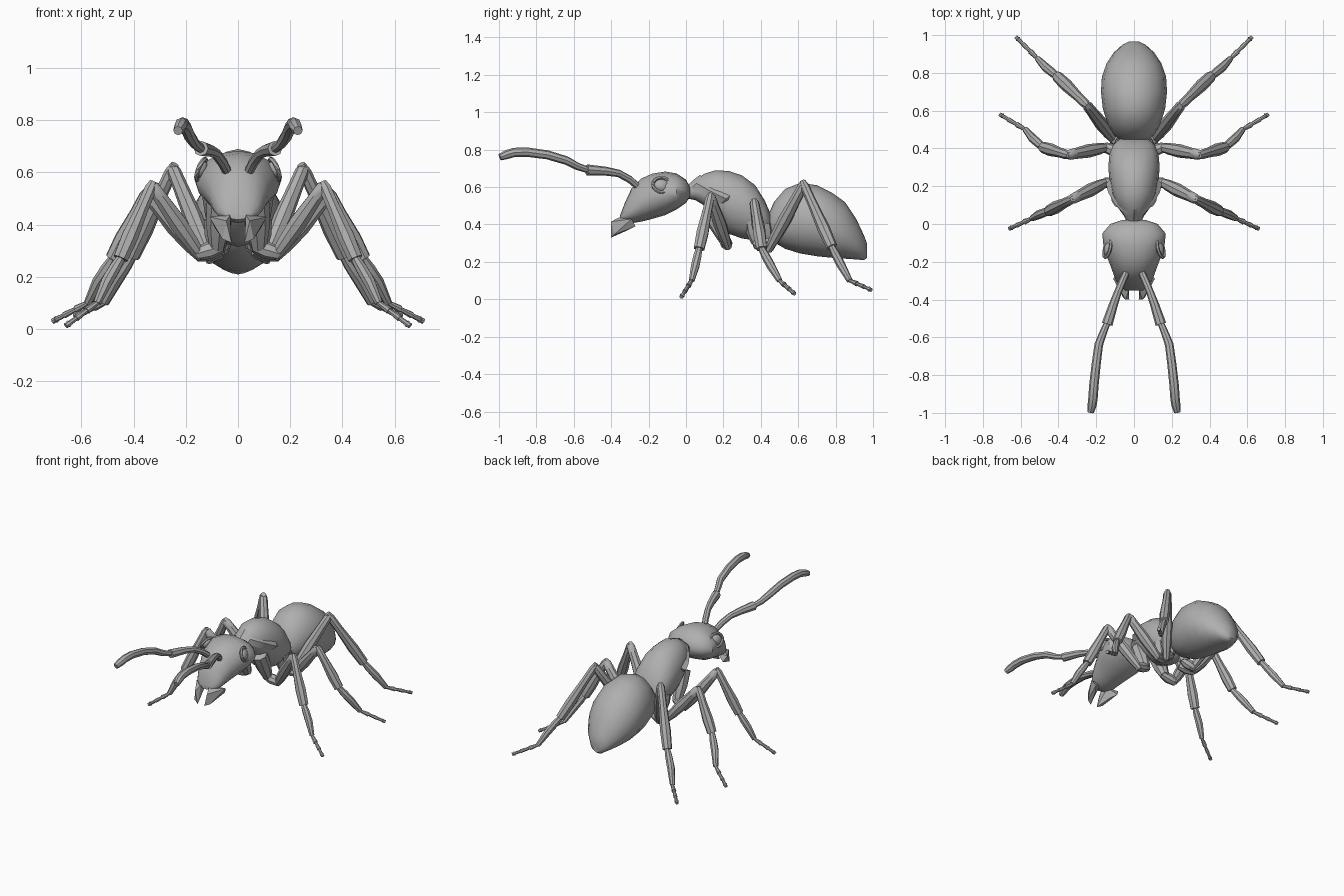
import bpy, bmesh, math
from mathutils import Vector, Matrix

grey = bpy.data.materials.new("body_grey")
grey.diffuse_color = (0.43, 0.43, 0.43, 1)


def finish(bm, name, mirror=False, angle=40):
    bmesh.ops.recalc_face_normals(bm, faces=bm.faces)
    me = bpy.data.meshes.new(name)
    bm.to_mesh(me)
    bm.free()
    me.materials.append(grey)
    ob = bpy.data.objects.new(name, me)
    bpy.context.collection.objects.link(ob)
    bpy.ops.object.select_all(action='DESELECT')
    ob.select_set(True)
    bpy.context.view_layer.objects.active = ob
    bpy.ops.object.shade_smooth_by_angle(angle=math.radians(angle))
    if mirror:
        ob.modifiers.new("mirror", 'MIRROR').use_mirror_merge = False
    return ob


def skin(bm, rings):
    """Join rings of points into a closed skin."""
    vs = [[bm.verts.new(p) for p in r] for r in rings]
    n = len(vs[0])
    for a, b in zip(vs, vs[1:]):
        for i in range(n):
            j = (i + 1) % n
            bm.faces.new((a[i], a[j], b[j], b[i]))
    bm.faces.new(vs[0])
    bm.faces.new(vs[-1])


def body(name, sections, n=16):
    """Sections along y: (y, half width, top z, widest z, bottom z)."""
    rings = []
    for y, w, top, mid, bot in sections:
        ring = []
        for i in range(n):
            a = 2 * math.pi * i / n
            s = math.sin(a)
            ring.append((w * math.cos(a), y, mid + s * ((top - mid) if s > 0 else (mid - bot))))
        rings.append(ring)
    bm = bmesh.new()
    skin(bm, rings)
    return finish(bm, name)


def tube(bm, path, n=8):
    """Path points: (x, y, z, radius)."""
    pts = [Vector(p[:3]) for p in path]
    rings = []
    for k, p in enumerate(pts):
        d = pts[min(k + 1, len(pts) - 1)] - pts[max(k - 1, 0)]
        q = d.to_track_quat('Z', 'Y')
        rings.append([p + q @ Vector((math.cos(t), math.sin(t), 0)) * path[k][3]
                      for t in (2 * math.pi * i / n for i in range(n))])
    skin(bm, rings)


# Abdomen
body("abdomen", [
    (0.44, 0.07, 0.45, 0.40, 0.34), (0.47, 0.105, 0.52, 0.41, 0.305),
    (0.53, 0.14, 0.59, 0.42, 0.27), (0.61, 0.165, 0.622, 0.42, 0.245),
    (0.70, 0.175, 0.61, 0.41, 0.23), (0.78, 0.17, 0.57, 0.38, 0.222),
    (0.85, 0.145, 0.52, 0.35, 0.217), (0.91, 0.105, 0.43, 0.31, 0.213),
    (0.95, 0.06, 0.345, 0.27, 0.209), (0.967, 0.025, 0.30, 0.26, 0.22)])

# Thorax
body("thorax", [
    (0.00, 0.035, 0.60, 0.57, 0.54), (0.05, 0.055, 0.64, 0.58, 0.53),
    (0.10, 0.09, 0.672, 0.57, 0.50), (0.16, 0.118, 0.69, 0.55, 0.43),
    (0.23, 0.13, 0.685, 0.52, 0.35), (0.30, 0.136, 0.662, 0.50, 0.325),
    (0.37, 0.13, 0.61, 0.47, 0.315), (0.42, 0.11, 0.53, 0.44, 0.325),
    (0.455, 0.07, 0.45, 0.41, 0.36)])

# Flared collar ridge around the front of the thorax
bm = bmesh.new()
edge = [(0.0, 0.035, 0.635), (0.055, 0.055, 0.62), (0.105, 0.11, 0.59),
        (0.138, 0.17, 0.558), (0.148, 0.215, 0.537)]
skin(bm, [[(x, y, z), (x * 0.8, y - 0.025, z - 0.028),
           (x * 0.6, y + 0.03, z - 0.02), (x * 0.7, y + 0.04, z + 0.03)] for x, y, z in edge])
finish(bm, "thorax_collar", True, 30)

# Head
body("head", [
    (0.022, 0.06, 0.60, 0.575, 0.55), (0.00, 0.125, 0.64, 0.575, 0.515),
    (-0.05, 0.168, 0.673, 0.575, 0.48), (-0.11, 0.162, 0.683, 0.565, 0.45),
    (-0.18, 0.14, 0.672, 0.55, 0.43), (-0.24, 0.118, 0.645, 0.52, 0.415),
    (-0.29, 0.10, 0.595, 0.48, 0.407), (-0.325, 0.08, 0.52, 0.45, 0.408),
    (-0.352, 0.045, 0.45, 0.435, 0.42)])

# Eyes with a raised rim
bm = bmesh.new()
place = Matrix.Translation((0.137, -0.13, 0.61)) @ Matrix.Rotation(0.25, 4, 'Z') @ Matrix.Rotation(-0.35, 4, 'Y')
bmesh.ops.create_uvsphere(bm, u_segments=14, v_segments=10, radius=1,
                          matrix=place @ Matrix.Diagonal((0.02, 0.04, 0.033, 1)))
rim = []
for i in range(17):
    a = 2 * math.pi * i / 16
    rim.append((*(place @ Vector((0.004, 0.05 * math.cos(a), 0.042 * math.sin(a)))), 0.009))
tube(bm, rim, 6)
finish(bm, "eyes", True)

# Mandibles
bm = bmesh.new()
for p in [(0.11, -0.29, 0.43), (0.09, -0.27, 0.39), (0.03, -0.30, 0.43), (0.03, -0.36, 0.437),
          (0.045, -0.40, 0.415), (0.025, -0.40, 0.33), (0.06, -0.385, 0.345), (0.06, -0.31, 0.37)]:
    bm.verts.new(p)
bmesh.ops.convex_hull(bm, input=bm.verts)
finish(bm, "mandibles", True, 25)

# Antennae: base segment and long outer segment
bm = bmesh.new()
tube(bm, [(0.04, -0.255, 0.60, 0.018), (0.06, -0.30, 0.64, 0.02), (0.085, -0.36, 0.673, 0.02),
          (0.11, -0.43, 0.685, 0.024), (0.142, -0.53, 0.692, 0.029)])
tube(bm, [(0.14, -0.52, 0.69, 0.017), (0.165, -0.58, 0.71, 0.02), (0.187, -0.64, 0.742, 0.023),
          (0.20, -0.74, 0.772, 0.024), (0.212, -0.85, 0.787, 0.025), (0.217, -0.92, 0.785, 0.025),
          (0.222, -0.96, 0.773, 0.024), (0.23, -0.995, 0.76, 0.018)])
finish(bm, "antennae", True)

# Legs: shoulder, hip, knee, shin end, ankle, toe
legs = {
    "front": [(0.07, 0.13, 0.49), (0.08, 0.21, 0.31), (0.15, 0.22, 0.29), (0.33, 0.13, 0.55),
              (0.45, 0.07, 0.27), (0.54, 0.03, 0.10), (0.66, -0.025, 0.012)],
    "middle": [(0.08, 0.36, 0.42), (0.08, 0.38, 0.30), (0.15, 0.405, 0.285), (0.35, 0.365, 0.52),
               (0.48, 0.405, 0.27), (0.575, 0.50, 0.10), (0.71, 0.58, 0.03)],
    "hind": [(0.06, 0.41, 0.40), (0.06, 0.43, 0.31), (0.11, 0.45, 0.28), (0.25, 0.63, 0.615),
             (0.405, 0.78, 0.28), (0.51, 0.875, 0.10), (0.625, 0.99, 0.05)],
}
for name, pts in legs.items():
    sh, hip, tro, knee, shin, ankle, toe = map(Vector, pts)
    bm = bmesh.new()

    def limb(a, b, *stations):
        tube(bm, [(*a.lerp(b, t), r) for t, r in stations])

    limb(sh, hip, (0, 0.05), (0.5, 0.048), (1, 0.03))
    limb(hip, tro, (-0.3, 0.022), (0.4, 0.034), (1.1, 0.026))
    limb(tro, knee, (-0.06, 0.02), (0.15, 0.03), (0.45, 0.036), (0.8, 0.029), (0.97, 0.027), (1.03, 0.016))
    limb(knee, shin, (-0.05, 0.016), (0.04, 0.025), (0.3, 0.026), (0.7, 0.034), (1, 0.03))
    # Lower shin bows outward slightly
    bow = shin.lerp(ankle, 0.5) + Vector((0.008, 0, -0.004))
    tube(bm, [(*shin, 0.018), (*shin.lerp(bow, 0.4), 0.023), (*bow, 0.024), (*ankle, 0.016)])
    # Small flared toe segments
    for k in range(3):
        limb(ankle, toe, (k / 3 - 0.04, 0.009), ((k + 1) / 3, 0.015 - 0.002 * k))
    limb(toe.lerp(ankle, 0.1), toe, (0, 0.014), (1, 0.006))
    finish(bm, name + "_legs", True)
